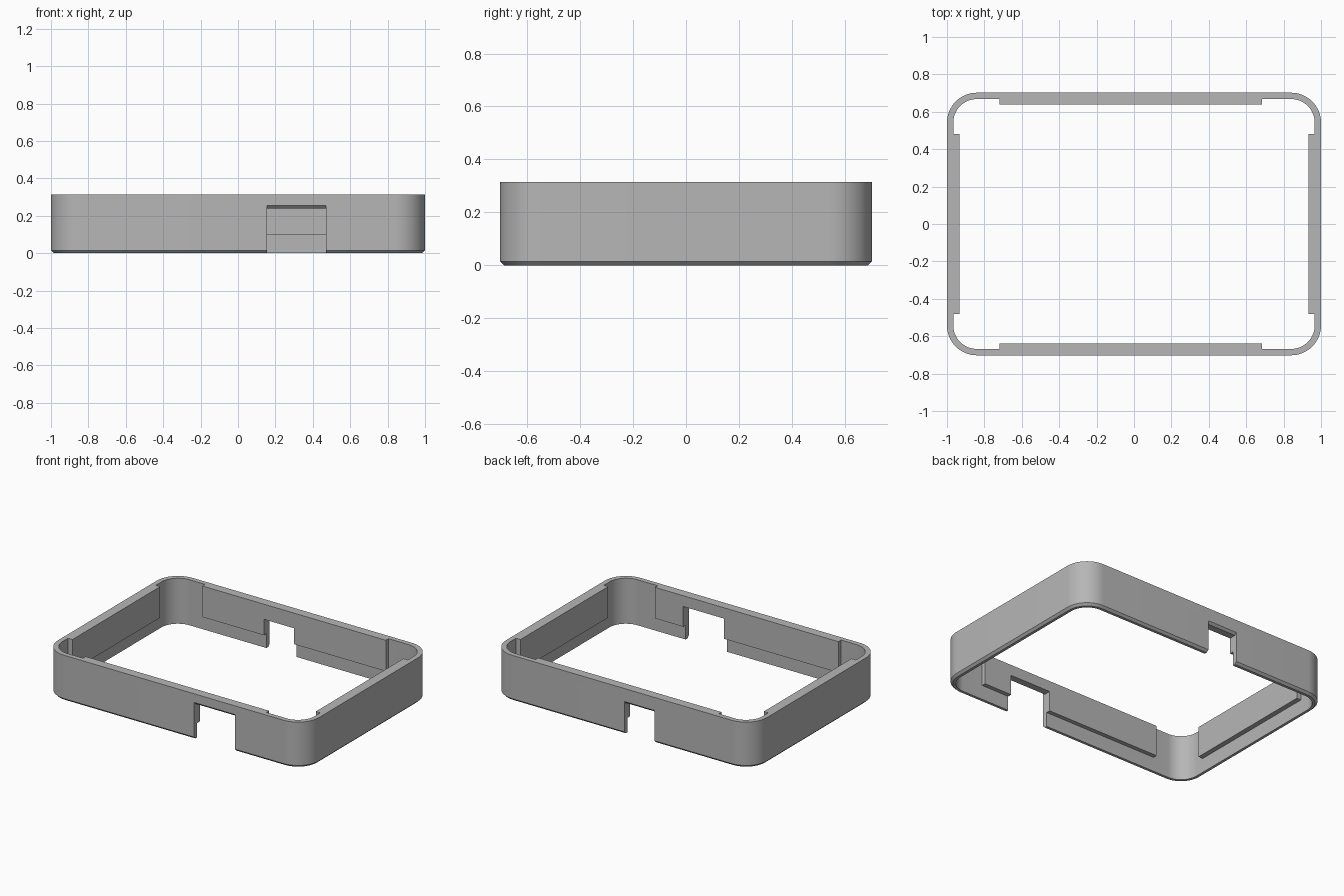
import bpy, bmesh, math

cube = bpy.data.objects.get("Cube")
if cube:
    bpy.data.objects.remove(cube, do_unlink=True)

HX, HY, TOP = 1.0, 0.702, 0.315     # outer half sizes and height
WALL, RADIUS, BEVEL = 0.034, 0.16, 0.015

grey = bpy.data.materials.new("plain grey")
grey.use_nodes = True
grey.diffuse_color = (0.47, 0.47, 0.47, 1)
grey.node_tree.nodes["Principled BSDF"].inputs["Base Color"].default_value = grey.diffuse_color


def make_object(name, bm):
    bmesh.ops.recalc_face_normals(bm, faces=bm.faces)
    mesh = bpy.data.meshes.new(name)
    bm.to_mesh(mesh)
    bm.free()
    mesh.materials.append(grey)
    obj = bpy.data.objects.new(name, mesh)
    bpy.context.collection.objects.link(obj)
    return obj


def rounded_loop(bm, inset, z, steps=16):
    """Ring of vertices round a rounded rectangle."""
    r = RADIUS - inset
    loop = []
    for q, (sx, sy) in enumerate([(1, 1), (-1, 1), (-1, -1), (1, -1)]):
        for i in range(steps + 1):
            a = math.pi / 2 * (q + i / steps)
            loop.append(bm.verts.new((sx * (HX - RADIUS) + r * math.cos(a),
                                      sy * (HY - RADIUS) + r * math.sin(a), z)))
    return loop


def box(name, x0, x1, y0, y1, z0, z1):
    bm = bmesh.new()
    bmesh.ops.create_cube(bm, size=1)
    for v in bm.verts:
        v.co = (x0 + (v.co.x + 0.5) * (x1 - x0),
                y0 + (v.co.y + 0.5) * (y1 - y0),
                z0 + (v.co.z + 0.5) * (z1 - z0))
    return make_object(name, bm)


def notch_cutter(name, x0, x1, side, height):
    """Slot through a long wall, with a chamfered outer top edge."""
    bm = bmesh.new()
    outline = [(0.8, -0.1), (0.8, height + BEVEL), (HY, height + BEVEL),
               (HY - BEVEL, height), (0.6, height), (0.6, -0.1)]
    face = bm.faces.new([bm.verts.new((x0, side * y, z)) for y, z in outline])
    moved = bmesh.ops.extrude_face_region(bm, geom=[face])["geom"]
    bmesh.ops.translate(bm, vec=(x1 - x0, 0, 0),
                        verts=[v for v in moved if isinstance(v, bmesh.types.BMVert)])
    return make_object(name, bm)


# Rounded wall with a chamfered lower edge
bm = bmesh.new()
section = [(BEVEL, 0), (0, BEVEL), (0, TOP), (WALL, TOP), (WALL, 0)]
loops = [rounded_loop(bm, inset, z) for inset, z in section]
for k, low in enumerate(loops):
    high = loops[(k + 1) % len(loops)]
    for i in range(len(low)):
        j = (i + 1) % len(low)
        bm.faces.new((low[i], low[j], high[j], high[i]))
frame = make_object("frame_wall", bm)

# Thick inner ribs on all four sides, and the two slots
SINK, RIB_Z = 0.012, 0.1
rib_y, wall_y = 0.639, HY - WALL + SINK
rib_x, wall_x = 0.932, HX - WALL + SINK
ribs = [box("front_rib", -0.72, 0.685, -wall_y, -rib_y, RIB_Z, TOP),
        box("back_rib", -0.72, 0.685, rib_y, wall_y, RIB_Z, TOP),
        box("left_rib", rib_x, wall_x, -0.48, 0.48, RIB_Z, TOP),
        box("right_rib", -wall_x, -rib_x, -0.48, 0.48, RIB_Z, TOP)]
slots = [notch_cutter("front_slot_cutter", 0.155, 0.47, -1, 0.24),
         notch_cutter("back_slot_cutter", -0.25, -0.02, 1, 0.21)]

# Join the ribs to the wall and cut the slots
for helper in ribs + slots:
    mod = frame.modifiers.new(helper.name, "BOOLEAN")
    mod.operation = "UNION" if helper in ribs else "DIFFERENCE"
    mod.solver = "EXACT"
    mod.object = helper
bpy.context.view_layer.update()
result = bpy.data.meshes.new_from_object(
    frame.evaluated_get(bpy.context.evaluated_depsgraph_get()))
frame.modifiers.clear()
frame.data = result
for helper in ribs + slots:
    bpy.data.objects.remove(helper, do_unlink=True)

# Smooth corners, crisp edges
bpy.ops.object.select_all(action="DESELECT")
frame.select_set(True)
bpy.context.view_layer.objects.active = frame
bpy.ops.object.shade_smooth_by_angle(angle=math.radians(30))
